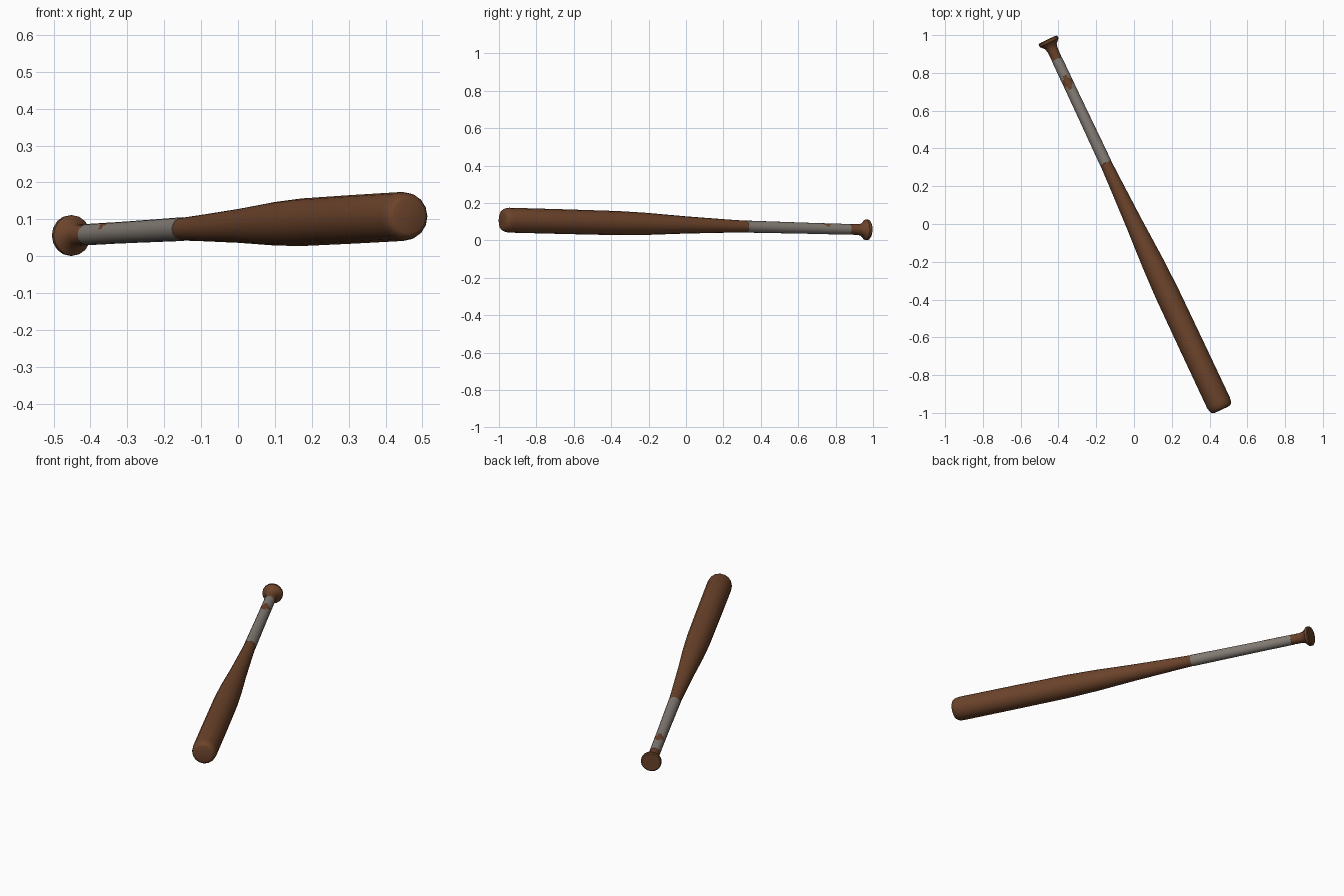
import bpy, bmesh, math
from mathutils import Vector

if "Cube" in bpy.data.objects:
    bpy.data.objects.remove(bpy.data.objects["Cube"])

SIDES = 16
KNOB_END = Vector((-0.457, 0.976, 0.056))
BARREL_END = Vector((0.464, -0.982, 0.109))
AXIS = (BARREL_END - KNOB_END).normalized()
LENGTH = (BARREL_END - KNOB_END).length
SIDE = AXIS.cross(Vector((0, 0, 1))).normalized()
UP = SIDE.cross(AXIS)


def material(name, rgb):
    m = bpy.data.materials.new(name)
    m.diffuse_color = (*rgb, 1)
    m.use_nodes = True
    m.node_tree.nodes["Principled BSDF"].inputs["Base Color"].default_value = m.diffuse_color
    return m


brown = material("brown wood", (0.150, 0.057, 0.024))
grey = material("grey tape", (0.235, 0.205, 0.180))


def lathe(name, profile, mats, capped, rule=None):
    """Turn (distance, radius) pairs around the bat axis."""
    bm = bmesh.new()
    rings = []
    for s, r in profile:
        ring = []
        for i in range(SIDES):
            a = 2 * math.pi * i / SIDES
            ring.append(bm.verts.new(KNOB_END + AXIS * s + (UP * math.cos(a) + SIDE * math.sin(a)) * r))
        rings.append(ring)
    for k in range(len(rings) - 1):
        for i in range(SIDES):
            j = (i + 1) % SIDES
            f = bm.faces.new((rings[k][i], rings[k][j], rings[k + 1][j], rings[k + 1][i]))
            if rule:
                a = 2 * math.pi * (i + 0.5) / SIDES
                a = (a + math.pi) % (2 * math.pi) - math.pi
                f.material_index = rule((profile[k][0] + profile[k + 1][0]) / 2, a)
    if capped:
        bm.faces.new(rings[0])
        bm.faces.new(rings[-1])
    bmesh.ops.recalc_face_normals(bm, faces=bm.faces)
    me = bpy.data.meshes.new(name)
    bm.to_mesh(me)
    bm.free()
    ob = bpy.data.objects.new(name, me)
    bpy.context.collection.objects.link(ob)
    for m in mats:
        me.materials.append(m)
    bpy.ops.object.select_all(action='DESELECT')
    ob.select_set(True)
    bpy.context.view_layer.objects.active = ob
    bpy.ops.object.shade_smooth_by_angle(angle=math.radians(40))
    return ob


# Wooden bat: knob, thin handle, taper, barrel and rounded end
lathe("bat_body", [
    (0.000, 0.050), (0.005, 0.055), (0.018, 0.055), (0.027, 0.046), (0.040, 0.034),
    (0.060, 0.029), (0.113, 0.0275), (0.400, 0.0285), (0.722, 0.031), (0.850, 0.036),
    (1.080, 0.046), (1.310, 0.059), (1.480, 0.0645), (1.800, 0.066), (LENGTH - 0.040, 0.0665),
    (LENGTH - 0.018, 0.063), (LENGTH - 0.004, 0.055), (LENGTH, 0.046)], [brown], True)


# Tape around the handle, with a small worn patch on top
def worn(s, a):
    return 1 if abs(s - 0.25) / 0.042 + abs(a) / 1.3 < 1 else 0


grip = [(0.113, 0.0272), (0.1135, 0.0288)]
grip += [(0.21 + 0.01 * i, 0.0291) for i in range(9)]
grip += [(0.400, 0.0297), (0.7215, 0.0322), (0.722, 0.0305)]
lathe("grip_tape", grip, [grey, brown], False, worn)
